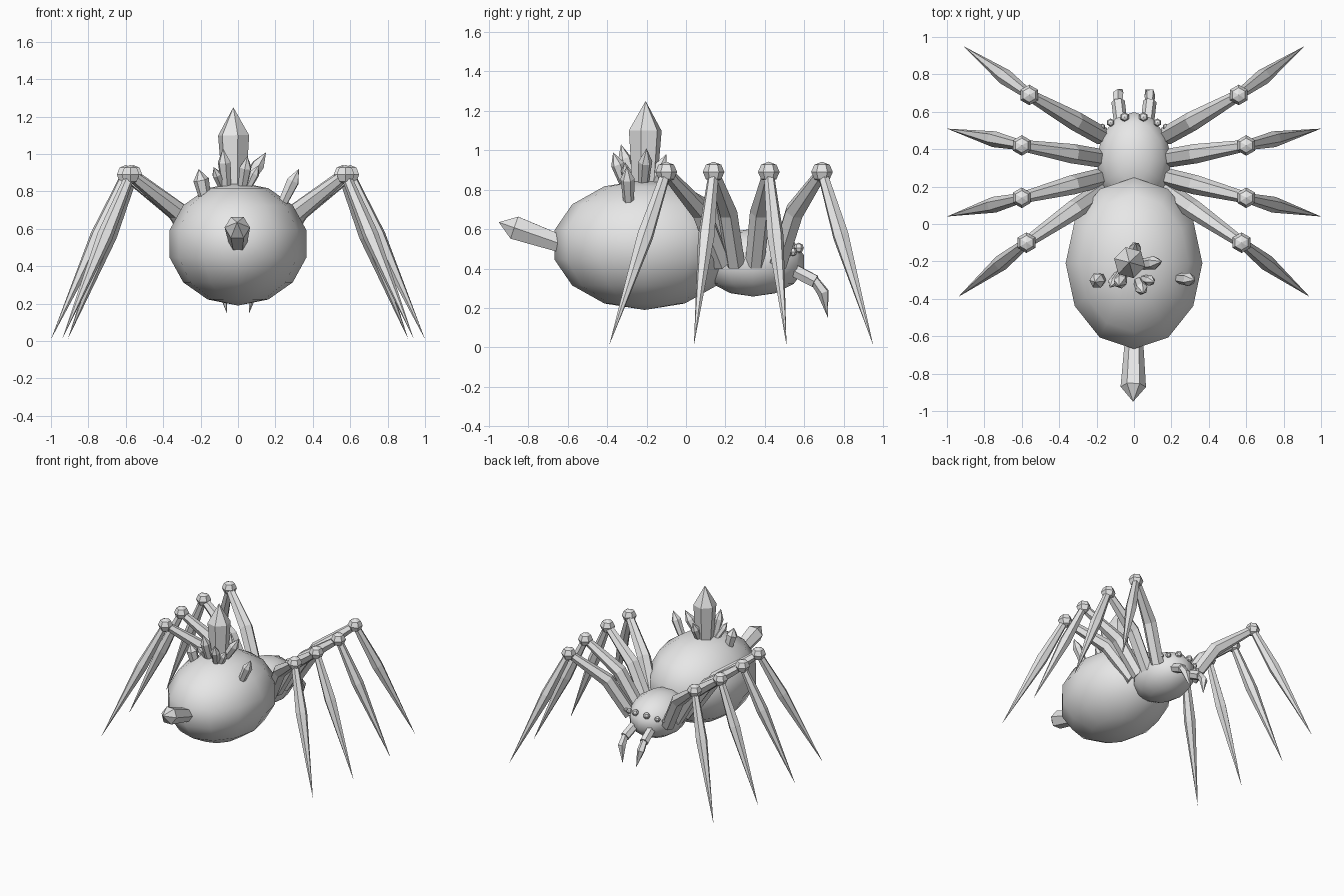
import bpy
import bmesh
import math
from mathutils import Vector

cube = bpy.data.objects.get("Cube")
if cube:
    bpy.data.objects.remove(cube, do_unlink=True)

grey = bpy.data.materials.new("stone_grey")
grey.use_nodes = True
grey.diffuse_color = (0.8, 0.8, 0.8, 1)
grey.node_tree.nodes["Principled BSDF"].inputs["Base Color"].default_value = (0.8, 0.8, 0.8, 1)


def finish(name, bm, smooth=False):
    bmesh.ops.recalc_face_normals(bm, faces=bm.faces)
    for face in bm.faces:
        face.smooth = smooth
    mesh = bpy.data.meshes.new(name)
    bm.to_mesh(mesh)
    bm.free()
    mesh.materials.append(grey)
    obj = bpy.data.objects.new(name, mesh)
    bpy.context.collection.objects.link(obj)
    return obj


def ball(name, centre, radii, segments, rings, smooth=False):
    bm = bmesh.new()
    bmesh.ops.create_uvsphere(bm, u_segments=segments, v_segments=rings, radius=1)
    bmesh.ops.scale(bm, vec=radii, verts=bm.verts)
    bmesh.ops.translate(bm, vec=centre, verts=bm.verts)
    return finish(name, bm, smooth)


def spike(name, points, radii, sides):
    """Loft through points; a zero radius closes to a tip."""
    points = [Vector(p) for p in points]
    turn = (points[-1] - points[0]).to_track_quat('Z', 'Y')
    bm = bmesh.new()
    rings = []
    for point, radius in zip(points, radii):
        if radius == 0:
            rings.append([bm.verts.new(point)] * sides)
            continue
        angles = [math.tau * i / sides for i in range(sides)]
        rings.append([bm.verts.new(point + turn @ Vector((math.cos(a), math.sin(a), 0)) * radius)
                      for a in angles])
    for low, high in zip(rings, rings[1:]):
        for i in range(sides):
            j = (i + 1) % sides
            corners = [low[i], low[j], high[j], high[i]]
            bm.faces.new(list(dict.fromkeys(corners)))
    for ring, radius in ((rings[0], radii[0]), (rings[-1], radii[-1])):
        if radius:
            bm.faces.new(ring)
    return finish(name, bm)


def crystal(name, base, tip, radius, shoulder=0.68, sides=6):
    base, tip = Vector(base), Vector(tip)
    return spike(name, [base, base.lerp(tip, shoulder), tip], [radius * 0.72, radius, 0], sides)


# Body
ball("abdomen", (0, -0.21, 0.52), (0.375, 0.47, 0.33), 12, 7, True)
ball("head", (0, 0.34, 0.43), (0.205, 0.265, 0.172), 12, 7, True)

# Legs: hip y, knee x and y, foot x and y
legs = {
    "front": (0.47, 0.56, 0.69, 0.91, 0.95),
    "middle_front": (0.35, 0.60, 0.42, 1.0, 0.51),
    "middle_back": (0.25, 0.60, 0.14, 1.0, 0.04),
    "back": (0.18, 0.575, -0.10, 0.94, -0.39),
}
for side, s in (("left", 1), ("right", -1)):
    for place, (hip_y, knee_x, knee_y, foot_x, foot_y) in legs.items():
        label = f"{side}_{place}"
        hip = Vector((s * 0.17, hip_y, 0.43))
        knee = Vector((s * knee_x, knee_y, 0.89))
        foot = Vector((s * foot_x, foot_y, 0.01))
        bend = hip.lerp(knee, 0.37)
        bend.z = 0.69
        spike(label + "_upper_leg", [hip, bend, knee], [0.05, 0.052, 0.03], 6)
        ball(label + "_knee", knee, (0.055, 0.055, 0.052), 6, 4)
        spike(label + "_lower_leg", [knee, knee.lerp(foot, 0.37), foot], [0.026, 0.043, 0], 6)

    # Eyes
    for i, (x, y, z, r) in enumerate([(0.05, 0.572, 0.505, 0.026),
                                      (0.125, 0.542, 0.485, 0.022),
                                      (0.17, 0.52, 0.475, 0.017)]):
        ball(f"{side}_eye_{i + 1}", (s * x, y, z), (r, r, r), 6, 4)

    # Jaws
    spike(side + "_jaw", [(s * 0.07, 0.53, 0.40), (s * 0.085, 0.655, 0.335)], [0.036, 0.036], 6)
    spike(side + "_fang", [(s * 0.085, 0.645, 0.35), (s * 0.085, 0.695, 0.28), (s * 0.06, 0.72, 0.15)],
          [0.024, 0.03, 0], 5)

# Crystals
crystal("large_crystal", (-0.02, -0.21, 0.78), (-0.025, -0.205, 1.25), 0.086)
crystal("tail_crystal", (0, -0.62, 0.52), (-0.005, -0.95, 0.635), 0.068, 0.76)
small = [
    ((-0.08, -0.26, 0.81), (-0.13, -0.34, 0.93), 0.026),
    ((-0.06, -0.27, 0.80), (-0.08, -0.33, 1.03), 0.036),
    ((0.02, -0.30, 0.80), (0.05, -0.37, 0.99), 0.034),
    ((0.02, -0.22, 0.80), (0.15, -0.20, 1.01), 0.036),
    ((0.04, -0.29, 0.80), (0.11, -0.31, 0.94), 0.028),
    ((0.00, -0.18, 0.80), (0.01, -0.10, 0.98), 0.032),
    ((-0.17, -0.29, 0.74), (-0.21, -0.31, 0.92), 0.042),
    ((0.23, -0.29, 0.72), (0.325, -0.30, 0.92), 0.036),
]
for i, (base, tip, radius) in enumerate(small):
    crystal(f"small_crystal_{i + 1}", base, tip, radius)
